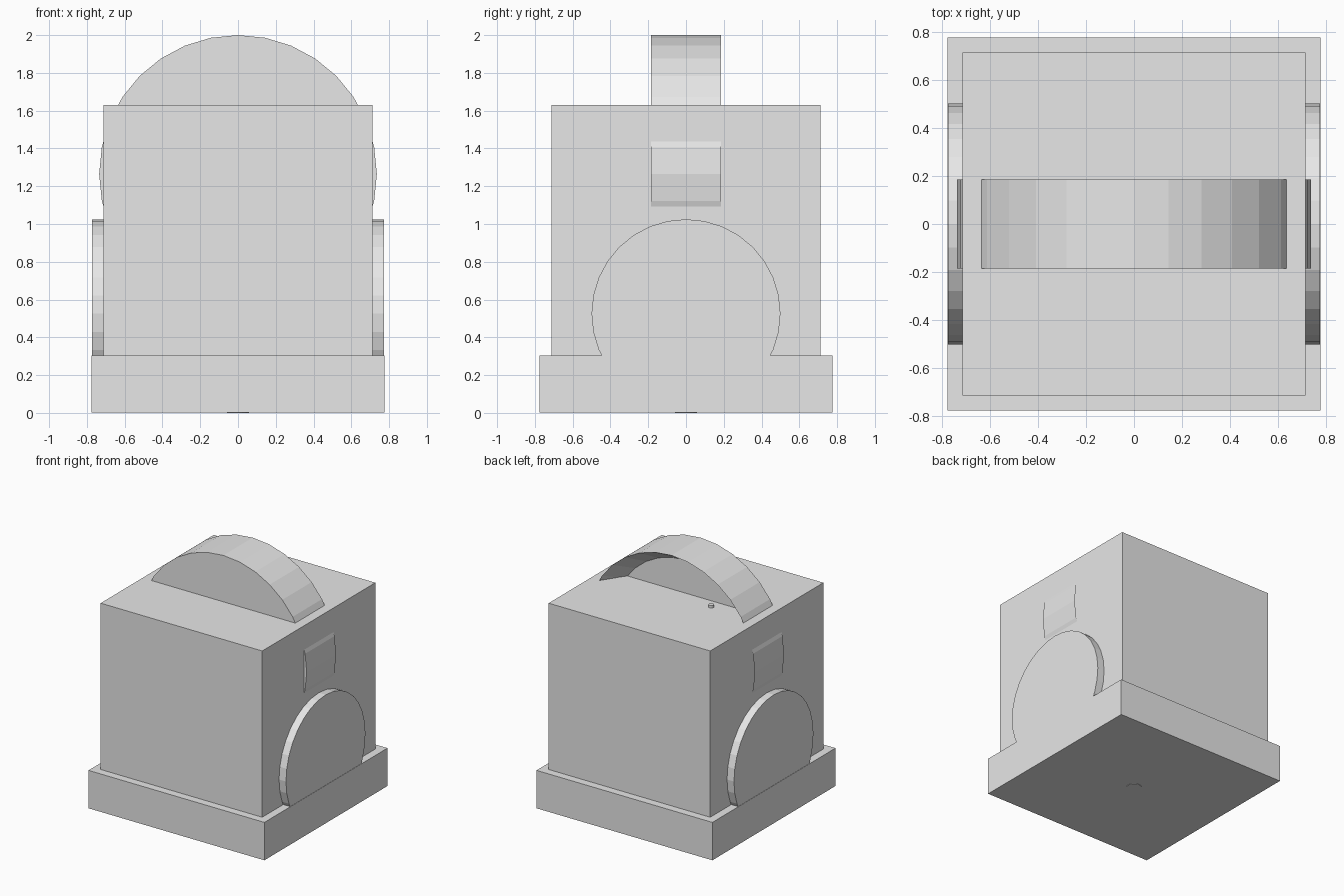
import bpy, bmesh
from math import radians
from mathutils import Matrix, Vector

old = bpy.data.objects.get("Cube")
if old:
    bpy.data.objects.remove(old, do_unlink=True)

grey = bpy.data.materials.new("light_grey")
grey.use_nodes = True
grey.diffuse_color = (0.8, 0.8, 0.8, 1)
grey.node_tree.nodes["Principled BSDF"].inputs["Base Color"].default_value = (0.8, 0.8, 0.8, 1)


def finish(name, bm):
    mesh = bpy.data.meshes.new(name)
    bmesh.ops.recalc_face_normals(bm, faces=bm.faces[:])
    bm.to_mesh(mesh)
    bm.free()
    mesh.materials.append(grey)
    obj = bpy.data.objects.new(name, mesh)
    bpy.context.collection.objects.link(obj)
    return obj


def box(name, half, bottom, top):
    bm = bmesh.new()
    size = Matrix.Diagonal((2 * half, 2 * half, top - bottom, 1))
    bmesh.ops.create_cube(bm, size=1, matrix=Matrix.Translation((0, 0, (bottom + top) / 2)) @ size)
    return finish(name, bm)


def drum(name, radius, length, center, axis, rim=0, recess=0, sides=32):
    """Capped cylinder; a rim width hollows the end facing the positive axis."""
    turn = {"X": Matrix.Rotation(radians(90), 4, "Y"),
            "Y": Matrix.Rotation(radians(-90), 4, "X"),
            "Z": Matrix.Identity(4)}[axis]
    bm = bmesh.new()
    bmesh.ops.create_cone(bm, cap_ends=True, segments=sides, radius1=radius,
                          radius2=radius, depth=length)
    if rim:
        cap = max(bm.faces, key=lambda f: f.calc_center_median().z)
        bmesh.ops.inset_region(bm, faces=[cap], thickness=rim)
        bmesh.ops.translate(bm, verts=cap.verts[:], vec=(0, 0, -recess))
    bmesh.ops.transform(bm, matrix=Matrix.Translation(Vector(center)) @ turn, verts=bm.verts[:])
    return finish(name, bm)


# Plinth and main block
box("base", 0.775, 0.003, 0.305)
box("body", 0.712, 0.305, 1.63)

# Large wheel through the block, hollowed on the back
drum("top_wheel", 0.735, 0.37, (0, 0, 1.265), "Y", rim=0.105, recess=0.18)

# Round side plates
for side, x in (("left", 0.74), ("right", -0.74)):
    drum(side + "_side_disc", 0.5, 0.066, (x, 0, 0.525), "X")

# Small pin inside the wheel recess and small stud under the base
drum("recess_pin", 0.02, 0.06, (-0.286, 0.09, 1.62), "Z", sides=12)
drum("bottom_stud", 0.058, 0.01, (0, 0, 0.005), "Z", sides=16)
